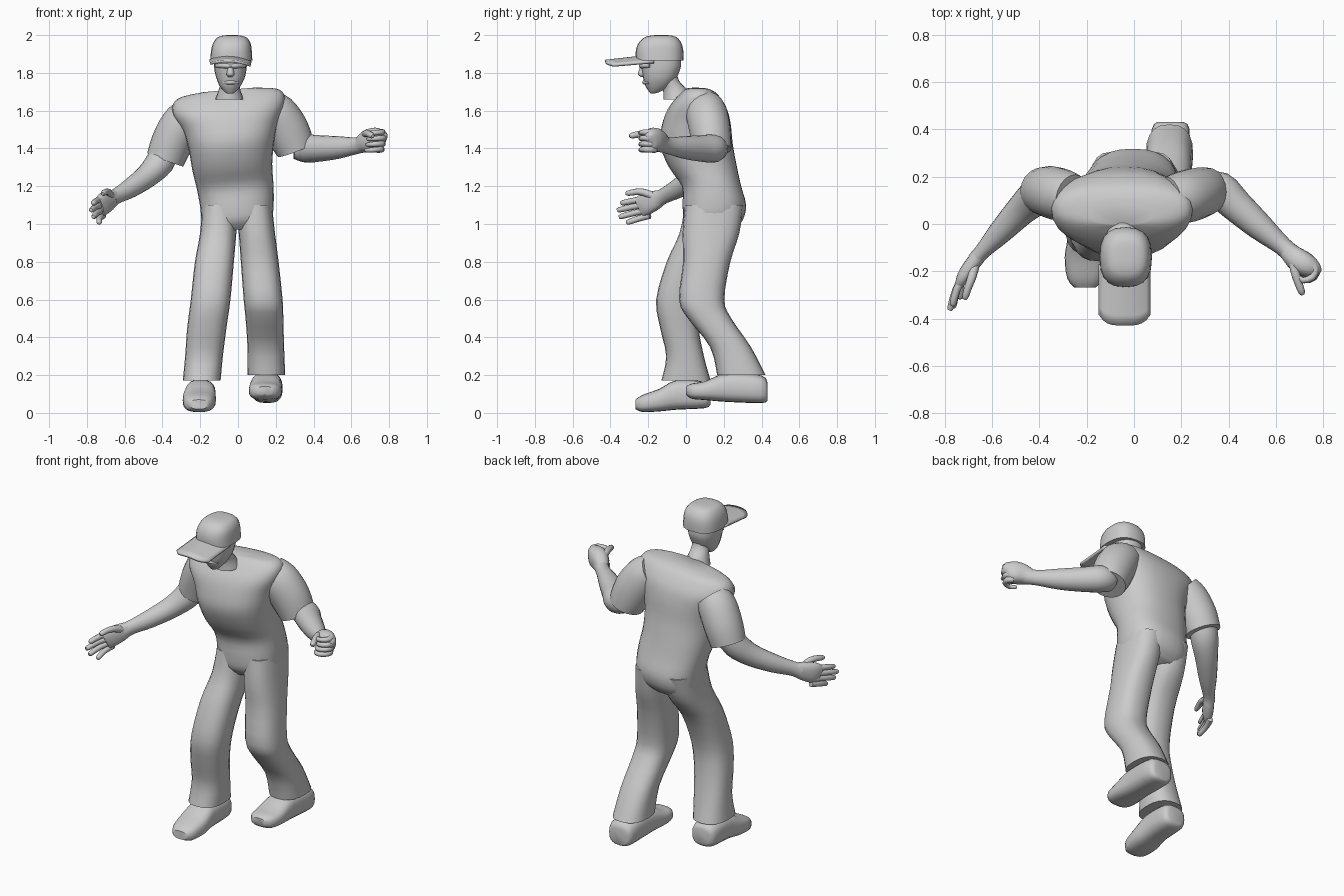
import bpy, bmesh, math
from mathutils import Vector


def finish(name, bm):
    bmesh.ops.recalc_face_normals(bm, faces=bm.faces)
    me = bpy.data.meshes.new(name)
    bm.to_mesh(me)
    bm.free()
    ob = bpy.data.objects.new(name, me)
    bpy.context.collection.objects.link(ob)
    return ob


def spline(rows, steps):
    """Catmull-Rom through rows of numbers."""
    p = [rows[0]] + list(rows) + [rows[-1]]
    out = []
    for i in range(1, len(p) - 2):
        for s in range(steps):
            t = s / steps
            out.append([0.5 * (2 * b + (c - a) * t + (2 * a - 5 * b + 4 * c - d) * t * t
                               + (3 * b - a - 3 * c + d) * t ** 3)
                        for a, b, c, d in zip(p[i - 1], p[i], p[i + 1], p[i + 2])])
    return out + [list(rows[-1])]


def tube(name, rings, axis=None, ref=(0, 0, 1), n=20, power=2.0, steps=3):
    """Skin rings (x, y, z, half width, half height); rings face the path or a fixed axis."""
    rows = spline(rings, steps)
    bm = bmesh.new()
    loops = []
    for i, r in enumerate(rows):
        a, b = rows[max(i - 1, 0)], rows[min(i + 1, len(rows) - 1)]
        t = Vector(axis) if axis else Vector(b[:3]) - Vector(a[:3])
        t.normalize()
        u = t.cross(Vector(ref)).normalized()
        v = u.cross(t)
        loop = []
        for k in range(n):
            c, s = math.cos(math.tau * k / n), math.sin(math.tau * k / n)
            c = math.copysign(abs(c) ** (2 / power), c)
            s = math.copysign(abs(s) ** (2 / power), s)
            loop.append(bm.verts.new(Vector(r[:3]) + u * c * r[3] + v * s * r[4]))
        loops.append(loop)
    for p, q in zip(loops, loops[1:]):
        for k in range(n):
            bm.faces.new((p[k], p[k - 1], q[k - 1], q[k]))
    bm.faces.new(loops[0])
    bm.faces.new(loops[-1])
    return finish(name, bm)


def finger(name, pts, r):
    """Round-ended digit through a few points."""
    rings = [(*p, r * (1 - 0.1 * i), r * (1 - 0.1 * i)) for i, p in enumerate(pts)]
    a, b = Vector(pts[-2]), Vector(pts[-1])
    tip = b + (b - a).normalized() * r * 0.7
    rings.append((*tip, r * 0.35, r * 0.35))
    tube(name, rings, ref=(0.3, 0.2, 1), n=10, steps=2)


UP, BACK = (0, 0, 1), (0, 1, 0)

# Shirt and hips, slightly tilted across the shoulders
tube("torso", [
    (-.005, .14, .97, .14, .11), (-.005, .145, 1.02, .185, .155), (-.005, .15, 1.1, .195, .168),
    (-.015, .135, 1.2, .203, .157), (-.03, .09, 1.3, .212, .18), (-.035, .055, 1.42, .228, .193),
    (-.04, .055, 1.52, .255, .183), (-.05, .06, 1.6, .295, .16), (-.05, .065, 1.66, .295, .12),
    (-.05, .065, 1.695, .25, .085), (-.05, .05, 1.71, .13, .055)],
    axis=(-.09, 0, 1), ref=BACK, n=28, power=2.4)

# Trousers
tube("left_trouser_leg", [
    (.085, .15, 1.1, .095, .155), (.1, .132, .95, .096, .15), (.115, .11, .8, .1, .125),
    (.133, .083, .6, .103, .12), (.14, .125, .5, .1, .115), (.147, .235, .35, .097, .108),
    (.15, .293, .2, .1, .128)], axis=UP, ref=BACK, power=2.5)
tube("right_trouser_leg", [
    (-.095, .15, 1.1, .095, .155), (-.105, .11, .95, .096, .145), (-.125, .02, .8, .103, .122),
    (-.145, -.045, .6, .105, .113), (-.165, -.035, .45, .104, .102), (-.18, -.005, .3, .1, .1),
    (-.192, 0, .172, .1, .13)], axis=UP, ref=BACK, power=2.5)

# Shoes
tube("left_shoe", [
    (.155, .432, .11, .05, .045), (.155, .4, .125, .08, .073), (.15, .22, .135, .082, .077),
    (.145, .1, .118, .088, .05), (.142, .03, .115, .075, .04), (.142, .0, .118, .04, .022)],
    axis=(0, -1, 0), power=2.8)
tube("right_shoe", [
    (-.195, .13, .09, .05, .045), (-.197, .1, .095, .077, .07), (-.2, -.05, .095, .08, .078),
    (-.205, -.14, .068, .088, .06), (-.207, -.23, .05, .075, .045), (-.207, -.268, .045, .045, .025)],
    axis=(0, -1, 0), power=2.8)

# Sleeves
tube("left_sleeve", [
    (.15, .1, 1.615, .1, .1), (.2, .11, 1.58, .115, .11), (.25, .125, 1.51, .118, .11),
    (.285, .135, 1.44, .112, .105), (.305, .14, 1.39, .1, .1)], ref=BACK)
tube("right_sleeve", [
    (-.26, .11, 1.57, .1, .1), (-.3, .12, 1.525, .11, .11), (-.35, .135, 1.43, .11, .11),
    (-.385, .14, 1.34, .102, .1)], ref=BACK)

# Forearms
tube("left_forearm", [
    (.3, .15, 1.405, .06, .06), (.36, .145, 1.4, .077, .075), (.43, .08, 1.4, .07, .07),
    (.53, -.01, 1.405, .058, .06), (.63, -.095, 1.415, .04, .044), (.68, -.14, 1.43, .045, .05)])
tube("right_forearm", [
    (-.38, .15, 1.4, .07, .07), (-.415, .115, 1.325, .078, .075), (-.48, .055, 1.255, .065, .063),
    (-.57, -.04, 1.19, .05, .052), (-.64, -.115, 1.15, .034, .042), (-.67, -.15, 1.13, .034, .045)])

# Closed left fist
tube("left_fist", [
    (.65, -.115, 1.42, .038, .042), (.69, -.15, 1.44, .05, .06), (.73, -.175, 1.447, .05, .063),
    (.765, -.19, 1.445, .035, .05), (.78, -.195, 1.44, .015, .03)], power=2.4)
for i in range(4):
    z, d = 1.395 + .03 * i, -.006 * abs(i - 2)
    finger(f"left_finger_{i + 1}", [(.75 + d, -.165, z), (.772 + d, -.19, z), (.76 + d, -.225, z),
                                    (.72 + d, -.238, z - .003), (.695 + d, -.22, z - .005)], .019)
finger("left_thumb", [(.67, -.14, 1.465), (.68, -.2, 1.48), (.695, -.25, 1.475), (.708, -.285, 1.468)], .022)

# Open right hand
tube("right_palm", [
    (-.65, -.125, 1.145, .03, .038), (-.68, -.165, 1.125, .032, .052), (-.715, -.215, 1.105, .03, .06),
    (-.733, -.245, 1.088, .02, .054)], power=2.4)
for i, (tx, ty, tz) in enumerate([(-.765, -.335, 1.112), (-.775, -.353, 1.075),
                                  (-.763, -.343, 1.04), (-.735, -.305, 1.01)]):
    z = 1.132 - .029 * i
    base = (-.715, -.215 + .008 * i, z)
    mid = ((base[0] + tx) / 2 - .008, (base[1] + ty) / 2, (z + tz) / 2 + .002)
    finger(f"right_finger_{i + 1}", [base, mid, (tx, ty, tz)], .018)
finger("right_thumb", [(-.67, -.165, 1.145), (-.685, -.225, 1.168), (-.7, -.265, 1.17), (-.712, -.305, 1.163)], .021)

# Neck and head
tube("neck", [(-.045, -.04, 1.66, .075, .08), (-.045, -.06, 1.715, .056, .062),
              (-.04, -.088, 1.76, .05, .05), (-.04, -.1, 1.82, .05, .05)], axis=UP, ref=BACK)
tube("head", [
    (-.042, -.175, 1.692, .018, .014), (-.042, -.165, 1.702, .032, .032), (-.042, -.15, 1.73, .055, .064),
    (-.04, -.14, 1.765, .072, .085), (-.04, -.135, 1.8, .082, .097), (-.04, -.132, 1.84, .087, .106),
    (-.04, -.135, 1.9, .087, .106)], axis=UP, ref=BACK, power=2.3)
tube("nose", [(-.04, -.225, 1.85, .012, .012), (-.04, -.232, 1.81, .018, .02), (-.04, -.235, 1.79, .02, .02),
              (-.04, -.228, 1.778, .01, .01)], axis=UP, ref=BACK, n=10)
tube("brow", [(-.115, -.19, 1.838, .01, .01), (-.08, -.222, 1.838, .016, .014), (-.04, -.234, 1.836, .016, .012),
              (0, -.222, 1.838, .016, .014), (.035, -.19, 1.838, .01, .01)], n=10)
tube("mouth", [(-.085, -.195, 1.748, .008, .006), (-.04, -.218, 1.75, .014, .012),
               (.005, -.195, 1.748, .008, .006)], n=10)

# Cap crown
tube("cap_crown", [
    (-.035, -.14, 1.866, .111, .126), (-.035, -.14, 1.915, .108, .126), (-.033, -.138, 1.955, .1, .115),
    (-.032, -.135, 1.985, .08, .09), (-.032, -.132, 1.997, .05, .058), (-.032, -.13, 2.0, .02, .025)],
    axis=UP, ref=BACK, power=2.6)

# Cap brim: arched plate
bm = bmesh.new()
grid = []
for j in range(7):
    t = j / 6
    row = []
    for i in range(13):
        u = i / 6 - 1
        row.append(bm.verts.new((-.04 + .107 * u, -.17 - t * (.258 - .045 * u ** 4),
                                 1.892 - .03 * t - u * u * (.03 - .012 * t) - .005 * u)))
    grid.append(row)
for a, b in zip(grid, grid[1:]):
    for i in range(12):
        bm.faces.new((a[i], a[i + 1], b[i + 1], b[i]))
brim = finish("cap_brim", bm)
solid = brim.modifiers.new("thickness", 'SOLIDIFY')
solid.thickness = .014
solid.offset = 0

# Smooth shading with crisp hems
for ob in bpy.context.collection.objects:
    ob.select_set(True)
    bpy.context.view_layer.objects.active = ob
bpy.ops.object.shade_smooth_by_angle(angle=math.radians(45))
